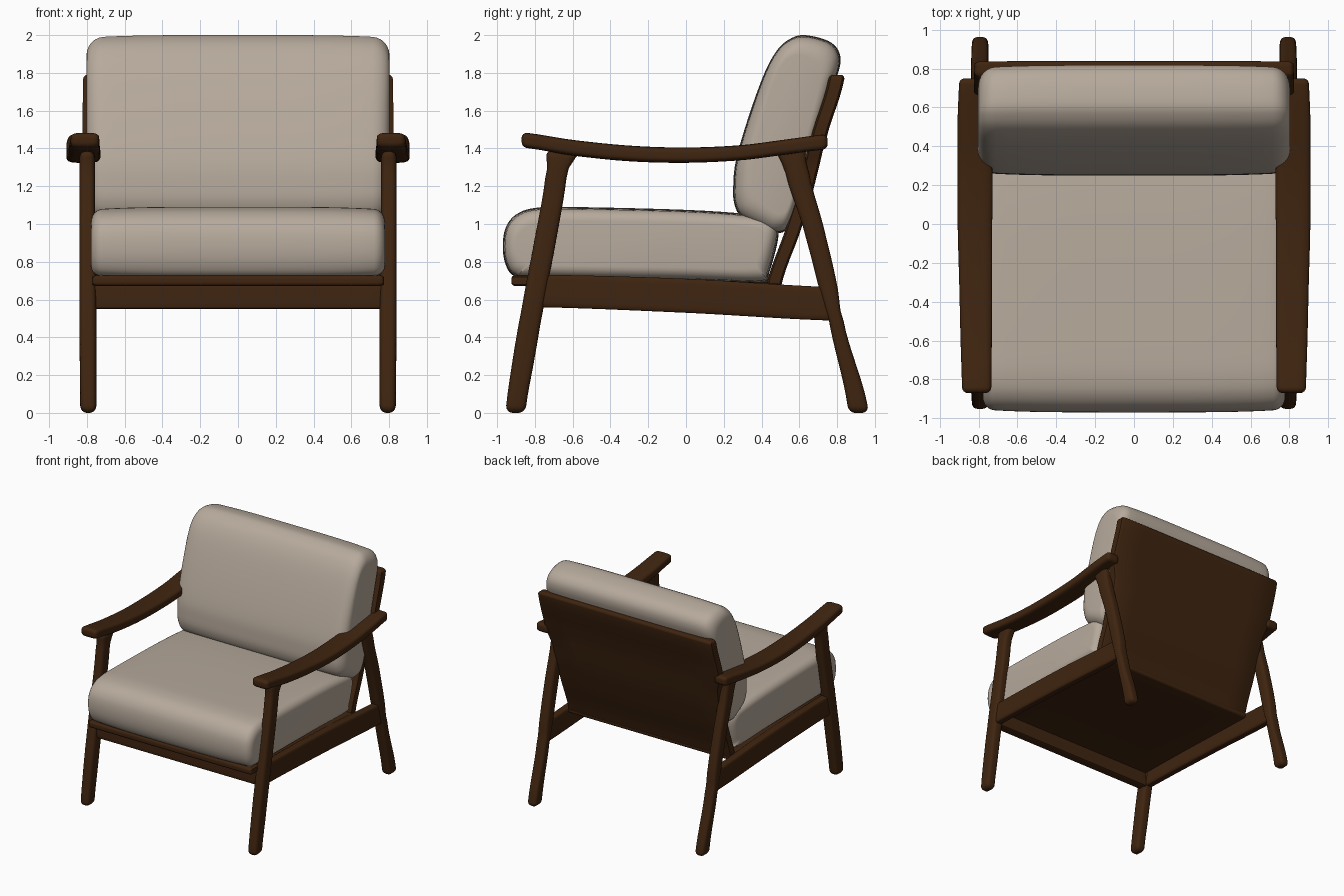
import bpy, bmesh
from math import sin, cos, pi, sqrt
from mathutils import Vector

if "Cube" in bpy.data.objects:
    bpy.data.objects.remove(bpy.data.objects["Cube"])


def material(name, colour):
    m = bpy.data.materials.new(name)
    m.use_nodes = True
    m.diffuse_color = colour
    bsdf = m.node_tree.nodes["Principled BSDF"]
    bsdf.inputs["Base Color"].default_value = colour
    bsdf.inputs["Roughness"].default_value = 0.7
    return m


WOOD = material("dark_walnut", (0.050, 0.018, 0.005, 1))
FABRIC = material("beige_fabric", (0.47, 0.40, 0.33, 1))


def catmull(p0, p1, p2, p3, t):
    return [0.5 * (2 * b + (c - a) * t + (2 * a - 5 * b + 4 * c - d) * t * t
                   + (3 * b - a - 3 * c + d) * t ** 3)
            for a, b, c, d in zip(p0, p1, p2, p3)]


def loft(name, rings, mat):
    """Skin a list of equal-length rings and cap both ends."""
    bm = bmesh.new()
    rows = [[bm.verts.new(p) for p in ring] for ring in rings]
    n = len(rows[0])
    for lower, upper in zip(rows, rows[1:]):
        for i in range(n):
            j = (i + 1) % n
            bm.faces.new((lower[i], lower[j], upper[j], upper[i]))
    bm.faces.new(rows[0])
    bm.faces.new(rows[-1])
    bmesh.ops.recalc_face_normals(bm, faces=bm.faces)
    mesh = bpy.data.meshes.new(name)
    bm.to_mesh(mesh)
    bm.free()
    mesh.materials.append(mat)
    obj = bpy.data.objects.new(name, mesh)
    bpy.context.collection.objects.link(obj)
    bpy.ops.object.select_all(action="DESELECT")
    obj.select_set(True)
    bpy.context.view_layer.objects.active = obj
    bpy.ops.object.shade_smooth_by_angle(angle=0.7)
    return obj


def end_inset(gap, r):
    """How far a section shrinks at this distance from a rounded end."""
    return r - sqrt(max(0, r * r - (r - gap) ** 2)) if gap < r else 0


def spans(t0, t1, r, count):
    ends = [r * (1 - cos(k * pi / 12)) for k in range(6)]
    middle = [t0 + r + (t1 - t0 - 2 * r) * k / count for k in range(count + 1)]
    return [t0 + e for e in ends] + middle + [t1 - e for e in reversed(ends)]


def bar(name, axis, stations, r=0.02, power=4, side=1):
    """Rounded bar; each station is (t, a0, a1, b0, b1) on the other two axes."""
    t0, t1 = stations[0][0], stations[-1][0]
    rings = []
    for t in spans(t0, t1, r, 24):
        k = 0
        while k < len(stations) - 2 and t > stations[k + 1][0]:
            k += 1
        near = [stations[max(0, min(len(stations) - 1, k + o))] for o in (-1, 0, 1, 2)]
        u = (t - near[1][0]) / (near[2][0] - near[1][0])
        a0, a1, b0, b1 = catmull(*[s[1:] for s in near], u)
        d = end_inset(min(t - t0, t1 - t), r)
        ha, hb = (a1 - a0) / 2 - d * 0.95, (b1 - b0) / 2 - d * 0.95
        ring = []
        for i in range(40):
            c, s = cos(i * pi / 20), sin(i * pi / 20)
            q = (abs(c) ** power + abs(s) ** power) ** (-1 / power)
            p = [(a0 + a1) / 2 + ha * c * q, (b0 + b1) / 2 + hb * s * q]
            p.insert("xyz".index(axis), t)
            ring.append(Vector((p[0] * side, p[1], p[2])))
        rings.append(ring)
    return loft(name, rings, WOOD)


def cushion(name, outline, half, r, bulge):
    """Side outline (y, z) carried across x, softened toward both ends."""
    n = len(outline)
    pts = [catmull(*[outline[(i + o) % n] for o in (-1, 0, 1, 2)], k / 5)
           for i in range(n) for k in range(5)]
    lo = [min(p[i] for p in pts) for i in (0, 1)]
    hi = [max(p[i] for p in pts) for i in (0, 1)]
    mid = [(a + b) / 2 for a, b in zip(lo, hi)]
    ext = [(b - a) / 2 for a, b in zip(lo, hi)]
    rings = []
    for x in spans(-half, half, r, 24):
        d = end_inset(half - abs(x), r) + bulge * (x / half) ** 4
        f = [(e - d) / e for e in ext]
        rings.append([(x, mid[0] + (y - mid[0]) * f[0], mid[1] + (z - mid[1]) * f[1])
                      for y, z in pts])
    return loft(name, rings, FABRIC)


# Side frames
for label, side in (("left", 1), ("right", -1)):
    bar(label + "_front_leg", "z", [
        (0, .75, .835, -.955, -.85), (.3, .75, .838, -.915, -.80),
        (.55, .75, .84, -.87, -.755), (.9, .755, .84, -.805, -.69),
        (1.25, .757, .84, -.745, -.632), (1.32, .757, .84, -.735, -.612),
        (1.39, .757, .84, -.745, -.55)], r=.04, power=3.5, side=side)
    bar(label + "_rear_leg", "z", [
        (0, .75, .835, .86, .968), (.5, .75, .84, .755, .832),
        (.67, .75, .84, .70, .80), (1.0, .755, .84, .615, .725),
        (1.28, .757, .84, .525, .65), (1.34, .757, .84, .50, .635),
        (1.42, .757, .84, .46, .63)], r=.038, power=3.5, side=side)
    bar(label + "_armrest", "y", [
        (-.87, .735, .885, 1.405, 1.485), (-.6, .732, .893, 1.362, 1.445),
        (-.3, .73, .90, 1.332, 1.415), (0, .73, .908, 1.324, 1.405),
        (.3, .73, .908, 1.338, 1.418), (.55, .765, .908, 1.37, 1.45),
        (.75, .785, .90, 1.395, 1.475)], r=.03, side=side)
    bar(label + "_side_rail", "y", [
        (-.80, .762, .828, .56, .732), (0, .762, .828, .53, .71),
        (.80, .762, .828, .488, .665)], r=.01, power=8, side=side)

# Crossing frame parts
bar("front_rail", "x", [(-.78, -.835, -.755, .55, .69), (.78, -.835, -.755, .55, .69)],
    r=.01, power=8)
bar("seat_base", "y", [
    (-.925, -.772, .772, .672, .728), (-.3, -.772, .772, .66, .72),
    (.50, -.772, .772, .635, .69)], r=.02, power=30)
bar("back_panel", "z", [
    (.65, -.765, .765, .42, .50), (1.0, -.77, .77, .535, .618),
    (1.3, -.78, .78, .618, .702), (1.42, -.82, .82, .652, .736),
    (1.79, -.82, .82, .757, .842)], r=.025, power=30)

# Cushions
cushion("seat_cushion", [
    (-.97, .88), (-.955, .98), (-.90, 1.05), (-.80, 1.085), (-.6, 1.09), (0, 1.075),
    (.35, 1.05), (.46, 1.02), (.49, .94), (.44, .74), (.40, .69), (0, .70),
    (-.8, .712), (-.91, .725), (-.955, .785)], .778, .06, .015)
cushion("back_cushion", [
    (.25, 1.2), (.265, 1.34), (.335, 1.58), (.42, 1.81), (.49, 1.93), (.56, 1.985),
    (.63, 2.0), (.74, 1.975), (.80, 1.93), (.818, 1.86), (.79, 1.75), (.68, 1.40),
    (.56, 1.02), (.48, .95), (.38, .985), (.29, 1.04), (.255, 1.11)], .802, .09, .015)
